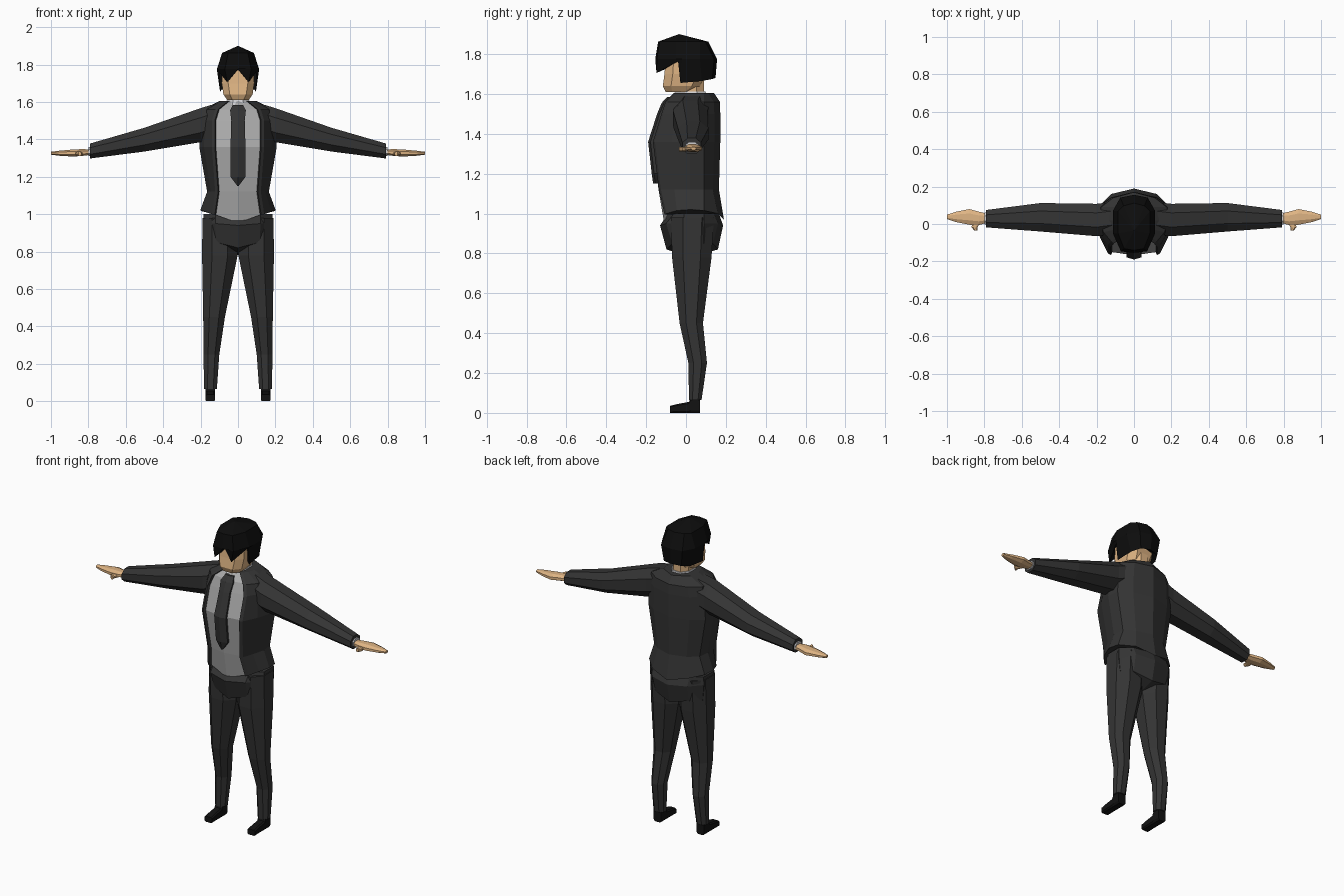
import bpy, bmesh
from mathutils import Vector

cube = bpy.data.objects.get("Cube")
if cube:
    bpy.data.objects.remove(cube)


def material(name, r, g, b):
    m = bpy.data.materials.new(name)
    m.use_nodes = True
    m.diffuse_color = (r, g, b, 1)
    m.node_tree.nodes["Principled BSDF"].inputs["Base Color"].default_value = (r, g, b, 1)
    return m


SUIT = material("charcoal cloth", .034, .034, .034)
SHIRT = material("grey shirt", .4, .4, .4)
COLLAR = material("pale collar", .62, .62, .64)
SKIN = material("skin", .74, .46, .23)
HAIR = material("black hair", .004, .004, .004)
SHOE = material("black leather", .006, .006, .006)


def loft(name, rings, mats, mirror=False, top=None, bottom=None, rule=None):
    """Skin a list of equal closed rings; the ends are flat or meet at a point."""
    bm = bmesh.new()
    loops = [[bm.verts.new(p) for p in ring] for ring in rings]
    n = len(loops[0])
    for a, b in zip(loops, loops[1:]):
        for i in range(n):
            j = (i + 1) % n
            f = bm.faces.new((a[i], a[j], b[j], b[i]))
            f.material_index = rule(i, n) if rule else 0
    for loop, tip in ((loops[0], top), (loops[-1], bottom)):
        if tip is None:
            bm.faces.new(loop)
        else:
            v = bm.verts.new(tip)
            for i in range(n):
                bm.faces.new((loop[i], loop[(i + 1) % n], v))
    bmesh.ops.recalc_face_normals(bm, faces=bm.faces)
    mesh = bpy.data.meshes.new(name)
    bm.to_mesh(mesh)
    bm.free()
    for m in mats:
        mesh.materials.append(m)
    obj = bpy.data.objects.new(name, mesh)
    bpy.context.collection.objects.link(obj)
    if mirror:
        obj.modifiers.new("Mirror", 'MIRROR').use_mirror_merge = False
    return obj


def symmetric(half):
    """Complete a half ring that starts and ends on the centre line."""
    return half + [(-x, y, z) for x, y, z in reversed(half[1:-1])]


def octagon(a0, a1, b0, b1, cut=.28):
    da, db = (a1 - a0) * cut, (b1 - b0) * cut
    return [(a0 + da, b0), (a1 - da, b0), (a1, b0 + db), (a1, b1 - db),
            (a1 - da, b1), (a0 + da, b1), (a0, b1 - db), (a0, b0 + db)]


def upright(z, *box, cut=.28):
    return [(x, y, z) for x, y in octagon(*box, cut=cut)]


def sideways(x, *box, cut=.28):
    return [(x, y, z) for y, z in octagon(*box, cut=cut)]


# Jacket with the shirt showing between its front edges
def torso_ring(z, shirt, front, width, back, hem=0):
    half = [(0, front, -.045), (shirt, front + .018, -.005),
            (shirt + .006, front + .002, -.005), (shirt + .022, front + .012, 0),
            (width * .88, front * .42, .015), (width, .02, .02),
            (width * .95, .09, .015), (width * .6, back - .03, 0), (0, back, -.03)]
    return symmetric([(x, y, z + dz * hem) for x, y, dz in half])


loft("jacket_and_shirt", [
    torso_ring(1.605, .045, -.06, .1, .14),
    torso_ring(1.56, .1, -.105, .185, .17),
    torso_ring(1.5, .118, -.125, .2, .172),
    torso_ring(1.36, .118, -.168, .207, .172),
    torso_ring(1.12, .1, -.138, .165, .165),
    torso_ring(1, .118, -.11, .202, .19, 1)],
    [SUIT, SHIRT], rule=lambda i, n: int(i in (0, n - 1)))


# Seat of the trousers
def hip_ring(z, width, front, back, drop):
    return symmetric([(0, front, z - drop), (width * .65, front + .03, z),
                      (width, -.01, z), (width, .09, z),
                      (width * .65, back - .025, z), (0, back, z - drop)])


loft("hips", [hip_ring(1, .185, -.09, .165, 0), hip_ring(.95, .186, -.13, .186, .01),
              hip_ring(.85, .178, -.098, .16, .03)], [SUIT], bottom=(0, .03, .78))

# Legs and shoes
loft("trouser_legs", [
    upright(.98, .01, .19, -.075, .14), upright(.78, .002, .192, -.07, .128),
    upright(.45, .07, .186, -.032, .085), upright(.25, .1, .184, .012, .105),
    upright(.065, .113, .182, .015, .078)], [SUIT], mirror=True)
loft("shoes", [
    [(x, y, z) for x, z in octagon(.122, .174, 0, h, cut=.15)]
    for y, h in ((-.08, .035), (-.04, .045), (.015, .055), (.025, .08), (.07, .08))],
    [SHOE], mirror=True)

# Sleeves, cuffs, hands and thumbs
loft("sleeves", [
    sideways(.09, -.05, .12, 1.43, 1.6), sideways(.2, -.065, .108, 1.385, 1.567),
    sideways(.5, -.04, .112, 1.335, 1.462), sideways(.79, -.018, .075, 1.298, 1.378)],
    [SUIT], mirror=True)
loft("shirt_cuffs", [sideways(x, -.002, .062, 1.31, 1.36) for x in (.77, .798)],
     [COLLAR], mirror=True)
loft("hands", [
    sideways(.78, .008, .055, 1.318, 1.345), sideways(.83, -.006, .066, 1.312, 1.348),
    sideways(.88, -.004, .08, 1.308, 1.346), sideways(.95, .01, .066, 1.312, 1.34),
    sideways(1, .026, .05, 1.318, 1.334)], [SKIN], mirror=True)
loft("thumbs", [
    [(x + dx, y, z) for dx, z in octagon(-w, w, 1.312, 1.334)]
    for x, y, w in ((.84, .015, .022), (.853, -.018, .016), (.846, -.034, .008))],
    [SKIN], mirror=True)

# Neck, collar and face
loft("neck", [upright(1.7, -.055, .055, -.04, .09), upright(1.57, -.055, .055, -.05, .09)],
     [SKIN])
loft("collar", [upright(1.612, -.058, .058, -.052, .098),
                upright(1.57, -.075, .075, -.085, .11)], [COLLAR])
loft("face", [
    upright(1.8, -.085, .085, -.1, .1, cut=.2), upright(1.7, -.087, .087, -.108, .1, cut=.2),
    upright(1.64, -.078, .078, -.116, .07, cut=.22),
    upright(1.61, -.058, .058, -.102, .03, cut=.25)], [SKIN])


# Bobbed hair with a parted fringe
def hair_ring(z, width, front, back):
    return symmetric([(0, front - .008, z), (width * .62, front, z), (width, -.05, z),
                      (width, -.02, z), (width, .07, z),
                      (width * .65, back - .015, z), (0, back, z)])


fringe = symmetric([(0, -.135, 1.775), (.058, -.148, 1.705), (.1, -.04, 1.765),
                    (.096, -.028, 1.655), (.09, .08, 1.665),
                    (.06, .132, 1.675), (0, .148, 1.68)])
loft("hair", [hair_ring(1.862, .085, -.132, .112), hair_ring(1.775, .113, -.146, .156),
              fringe], [HAIR], top=(0, -.035, 1.9), bottom=(0, 0, 1.77))

# Necktie following the chest
loft("necktie", [
    [(-w, y + .012, z), (0, y, z), (w, y + .012, z), (w, y + .026, z), (-w, y + .026, z)]
    for z, w, y in ((1.585, .028, -.095), (1.555, .042, -.122), (1.5, .036, -.145),
                    (1.36, .04, -.19), (1.2, .04, -.172), (1.15, .003, -.165))], [SUIT])
